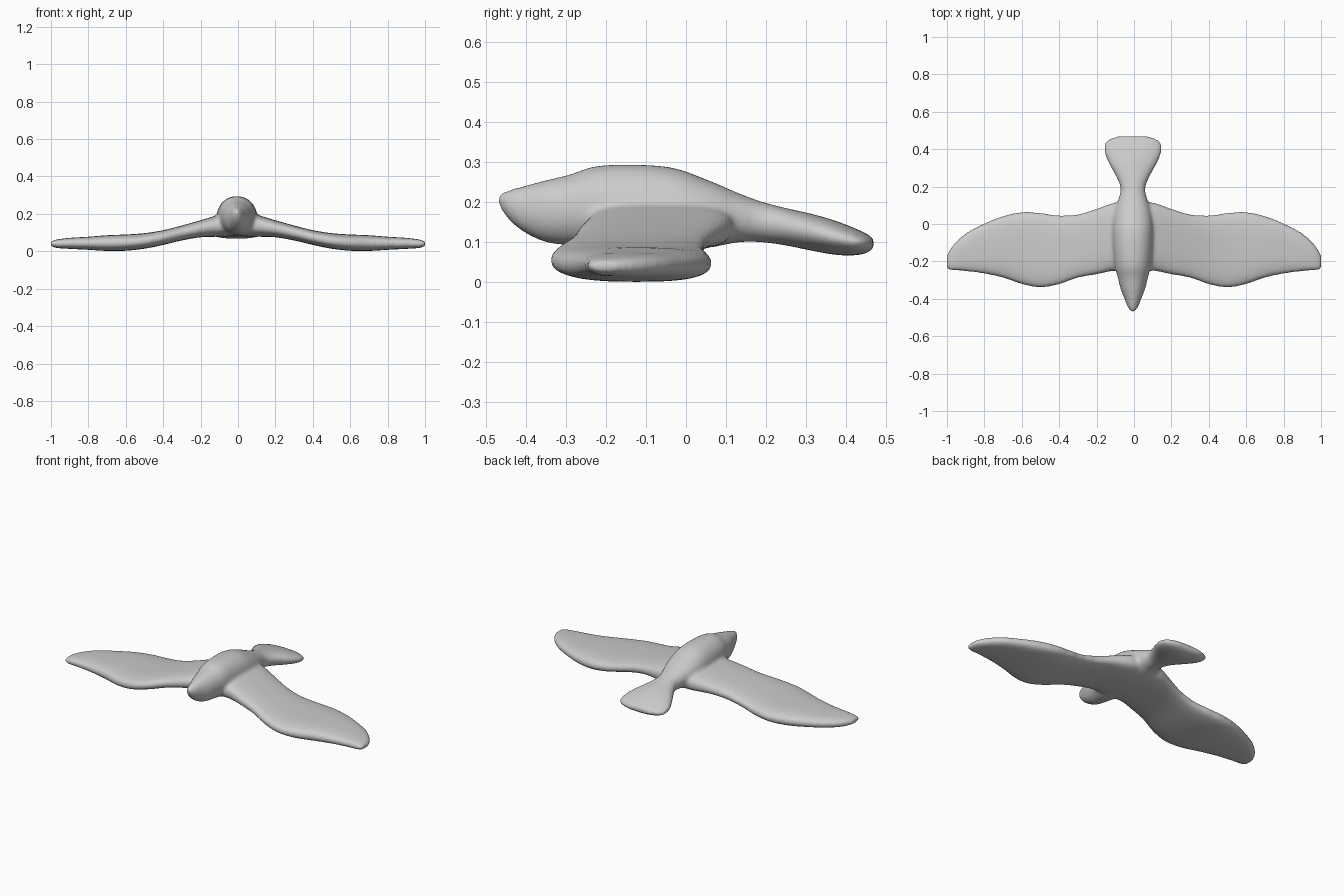
import bpy, bmesh, math

if "Cube" in bpy.data.objects:
    bpy.data.objects.remove(bpy.data.objects["Cube"])

grey = bpy.data.materials.new("plain grey")
grey.use_nodes = True
grey.diffuse_color = (0.6, 0.6, 0.6, 1)
grey.node_tree.nodes["Principled BSDF"].inputs["Base Color"].default_value = (0.6, 0.6, 0.6, 1)


def refine(rows, steps=4):
    """Catmull-Rom interpolation between stations."""
    out = []
    for i in range(len(rows) - 1):
        p = [rows[max(0, min(len(rows) - 1, i + k))] for k in (-1, 0, 1, 2)]
        for s in range(steps):
            t = s / steps
            out.append([0.5 * (2 * b + (c - a) * t + (2 * a - 5 * b + 4 * c - d) * t * t
                               + (3 * b - a - 3 * c + d) * t ** 3) for a, b, c, d in zip(*p)])
    return out + [rows[-1]]


def loft(bm, rows, place, power, sides=32):
    """Skin closed rounded sections; each row is position, u0, u1, z0, z1."""
    rings = []
    for pos, u0, u1, z0, z1 in refine(rows):
        ring = []
        for k in range(sides):
            a = 2 * math.pi * k / sides
            c, s = math.cos(a), math.sin(a)
            u = (u0 + u1) / 2 + (u1 - u0) / 2 * math.copysign(abs(c) ** (2 / power), c)
            z = (z0 + z1) / 2 + (z1 - z0) / 2 * math.copysign(abs(s) ** (2 / power), s)
            ring.append(bm.verts.new(place(pos, u, z)))
        rings.append(ring)
    for r0, r1 in zip(rings, rings[1:]):
        for k in range(sides):
            j = (k + 1) % sides
            bm.faces.new((r0[k], r0[j], r1[j], r1[k]))
    bm.faces.new(rings[0])
    bm.faces.new(rings[-1])


bm = bmesh.new()

# Body and fanned tail: y, half width, bottom, top
body = [(-0.468, 0.012, 0.19, 0.222), (-0.44, 0.03, 0.152, 0.232), (-0.40, 0.045, 0.122, 0.243),
        (-0.35, 0.065, 0.10, 0.256), (-0.29, 0.08, 0.092, 0.27), (-0.21, 0.098, 0.085, 0.293),
        (-0.05, 0.108, 0.08, 0.29), (0.05, 0.10, 0.085, 0.258), (0.13, 0.078, 0.10, 0.224),
        (0.19, 0.066, 0.10, 0.202), (0.25, 0.088, 0.092, 0.186), (0.32, 0.127, 0.078, 0.17),
        (0.38, 0.152, 0.068, 0.152), (0.43, 0.152, 0.068, 0.132), (0.455, 0.125, 0.075, 0.12),
        (0.47, 0.08, 0.085, 0.108)]
loft(bm, [(y, -w - 0.006, w - 0.006, b, t) for y, w, b, t in body],
     lambda p, u, z: (u, p, z), 2.1)

# Wings: x, leading edge, trailing edge, bottom, top
wing = [(0.0, -0.26, 0.12, 0.08, 0.215), (0.10, -0.25, 0.115, 0.078, 0.195),
        (0.20, -0.27, 0.082, 0.075, 0.166), (0.30, -0.288, 0.052, 0.058, 0.138),
        (0.40, -0.323, 0.046, 0.034, 0.113), (0.50, -0.34, 0.06, 0.014, 0.097),
        (0.60, -0.322, 0.064, 0.003, 0.09), (0.70, -0.288, 0.043, 0.002, 0.086),
        (0.80, -0.266, 0.004, 0.008, 0.078), (0.90, -0.253, -0.05, 0.013, 0.072),
        (0.97, -0.248, -0.115, 0.018, 0.063), (1.003, -0.24, -0.17, 0.028, 0.052)]
for side in (1, -1):
    loft(bm, wing, lambda p, u, z: (side * p, u, z), 2.8)

bmesh.ops.recalc_face_normals(bm, faces=bm.faces)
mesh = bpy.data.meshes.new("gliding_bird")
bm.to_mesh(mesh)
bm.free()
mesh.materials.append(grey)
bird = bpy.data.objects.new("gliding_bird", mesh)
bpy.context.collection.objects.link(bird)

# Fuse body and wings into one skin and soften the joins
remesh = bird.modifiers.new("fuse", 'REMESH')
remesh.mode = 'VOXEL'
remesh.voxel_size = 0.009
remesh.use_smooth_shade = True
soften = bird.modifiers.new("soften", 'SMOOTH')
soften.factor = 0.5
soften.iterations = 12
